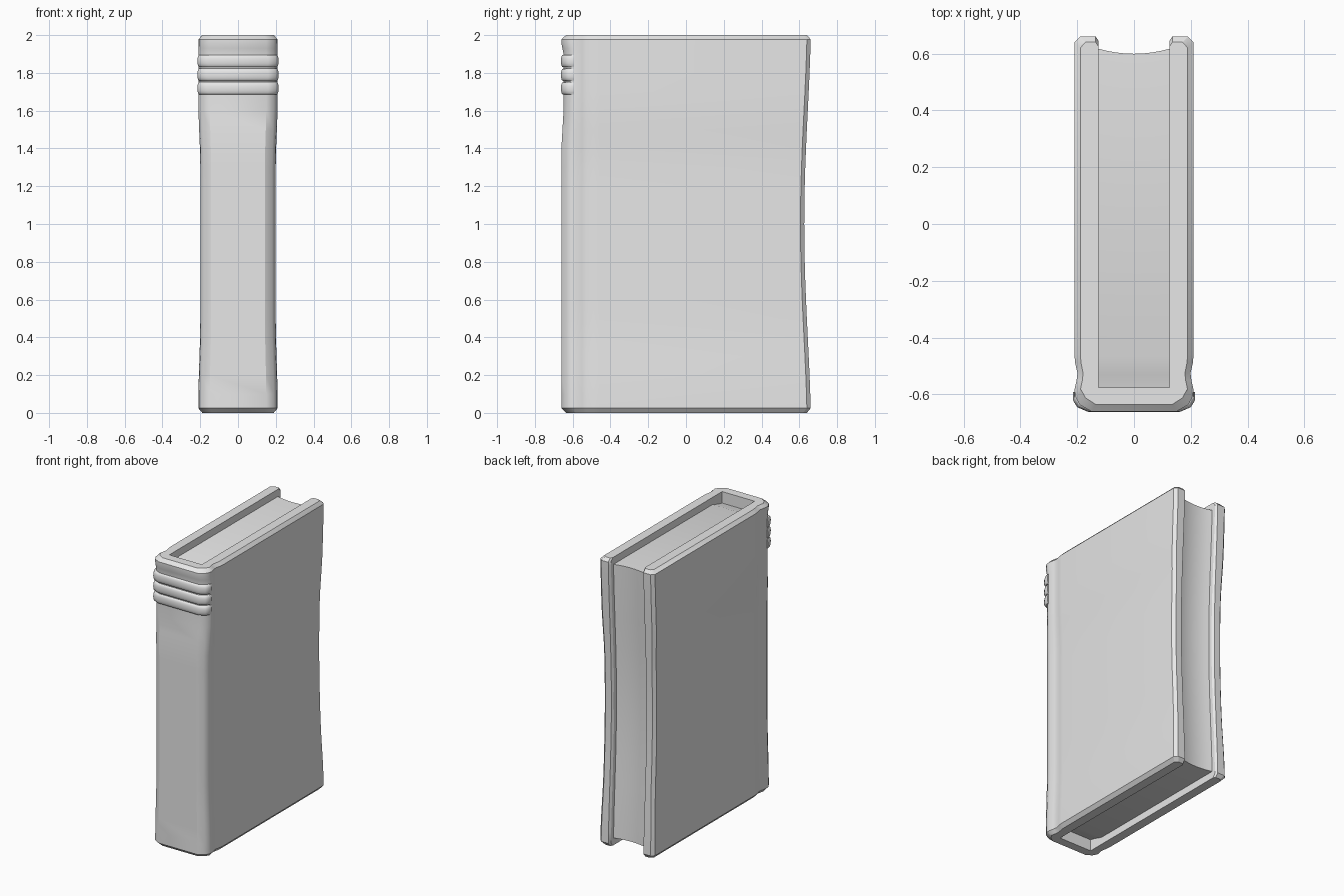
import bpy, bmesh, math

if "Cube" in bpy.data.objects:
    bpy.data.objects.remove(bpy.data.objects["Cube"])

grey = bpy.data.materials.new("light grey")
grey.use_nodes = True
COLOUR = (0.8, 0.8, 0.8, 1)
grey.diffuse_color = COLOUR
grey.node_tree.nodes["Principled BSDF"].inputs["Base Color"].default_value = COLOUR


def loft(name, rings, angle=30):
    """Skin equal closed rings of points and cap both ends."""
    bm = bmesh.new()
    loops = [[bm.verts.new(p) for p in ring] for ring in rings]
    n = len(loops[0])
    for a, b in zip(loops, loops[1:]):
        for i in range(n):
            j = (i + 1) % n
            bm.faces.new((a[i], a[j], b[j], b[i]))
    caps = [bm.faces.new(loops[0]), bm.faces.new(loops[-1])]
    bmesh.ops.triangulate(bm, faces=caps)
    bmesh.ops.recalc_face_normals(bm, faces=bm.faces)
    mesh = bpy.data.meshes.new(name)
    bm.to_mesh(mesh)
    bm.free()
    mesh.materials.append(grey)
    obj = bpy.data.objects.new(name, mesh)
    bpy.context.collection.objects.link(obj)
    bpy.ops.object.select_all(action="DESELECT")
    bpy.context.view_layer.objects.active = obj
    obj.select_set(True)
    bpy.ops.object.shade_smooth_by_angle(angle=math.radians(angle))
    return obj


def mirrored(half):
    return half + [(-x, y) for x, y in reversed(half)]


def step(a, b, t):
    t = min(1, max(0, (t - a) / (b - a)))
    return t * t * (3 - 2 * t)


def bow(z):
    """How far the open edge curves inward at a height."""
    return 0.034 * math.sin(math.pi * z / 2) ** 1.5 if 0 < z < 2 else 0


# Cover: U-shaped section with hinge grooves, pinched in the middle
section = mirrored([
    (0.125, -0.575), (0.125, 0.645), (0.135, 0.66), (0.19, 0.66), (0.21, 0.64),
    (0.21, -0.46), (0.207, -0.49), (0.199, -0.525), (0.202, -0.55), (0.21, -0.585),
    (0.206, -0.61), (0.19, -0.637), (0.15, -0.66)])


def cover_ring(z, inset):
    pinch = step(0.05, 0.5, z) * (1 - step(1.3, 1.65, z))
    dent = 0.012 * step(1.38, 1.62, z) * (1 - step(1.9, 1.96, z))
    ring = []
    for x, y in section:
        if abs(x) > 0.14:
            x *= 1 - 0.05 * pinch - 0.1 * inset
        if y > 0.6:
            y -= bow(z) + 0.02 * inset
        elif y < -0.6:
            y += dent + 0.025 * inset
        ring.append((x, y, z))
    return ring


heights = [0.025] + [0.1 * i for i in range(1, 19)] + [1.9, 1.93, 1.955, 1.978]
loft("cover", [cover_ring(0, 1)] + [cover_ring(z, 0) for z in heights]
     + [cover_ring(2, 1)])

# Page block: recessed, dipping toward the spine, hollow at the open edge
LOW, HIGH = 0.05, 1.95
page_columns = []
for i in range(-4, 5):
    x = 0.126 * i / 4
    hollow = 0.6 + 0.018 * (i / 4) ** 2
    outline = [(-0.576, LOW + 0.03), (-0.53, LOW + 0.02), (-0.47, LOW)]
    for k in range(11):
        z = LOW + (HIGH - LOW) * k / 10
        outline.append((hollow - bow(z), z))
    outline += [(-0.47, HIGH), (-0.53, HIGH - 0.02), (-0.576, HIGH - 0.03)]
    page_columns.append([(x, y, z) for y, z in outline])
loft("pages", page_columns)

# Raised bands wrapping the spine
band = mirrored([(0.205, -0.592), (0.205, -0.61), (0.19, -0.635), (0.15, -0.652)])
for number, centre in enumerate((1.863, 1.79, 1.718)):
    rings = []
    for k in range(9):
        t = math.pi * (k / 8 - 0.5)
        z = centre + 0.033 * math.sin(t)
        grow = 0.014 * math.cos(t) ** 0.6 - 0.004
        rings.append([(x + math.copysign(grow, x), y - (grow if y < -0.6 else 0), z)
                      for x, y in band])
    loft(f"spine_band_{number + 1}", rings, 50)
